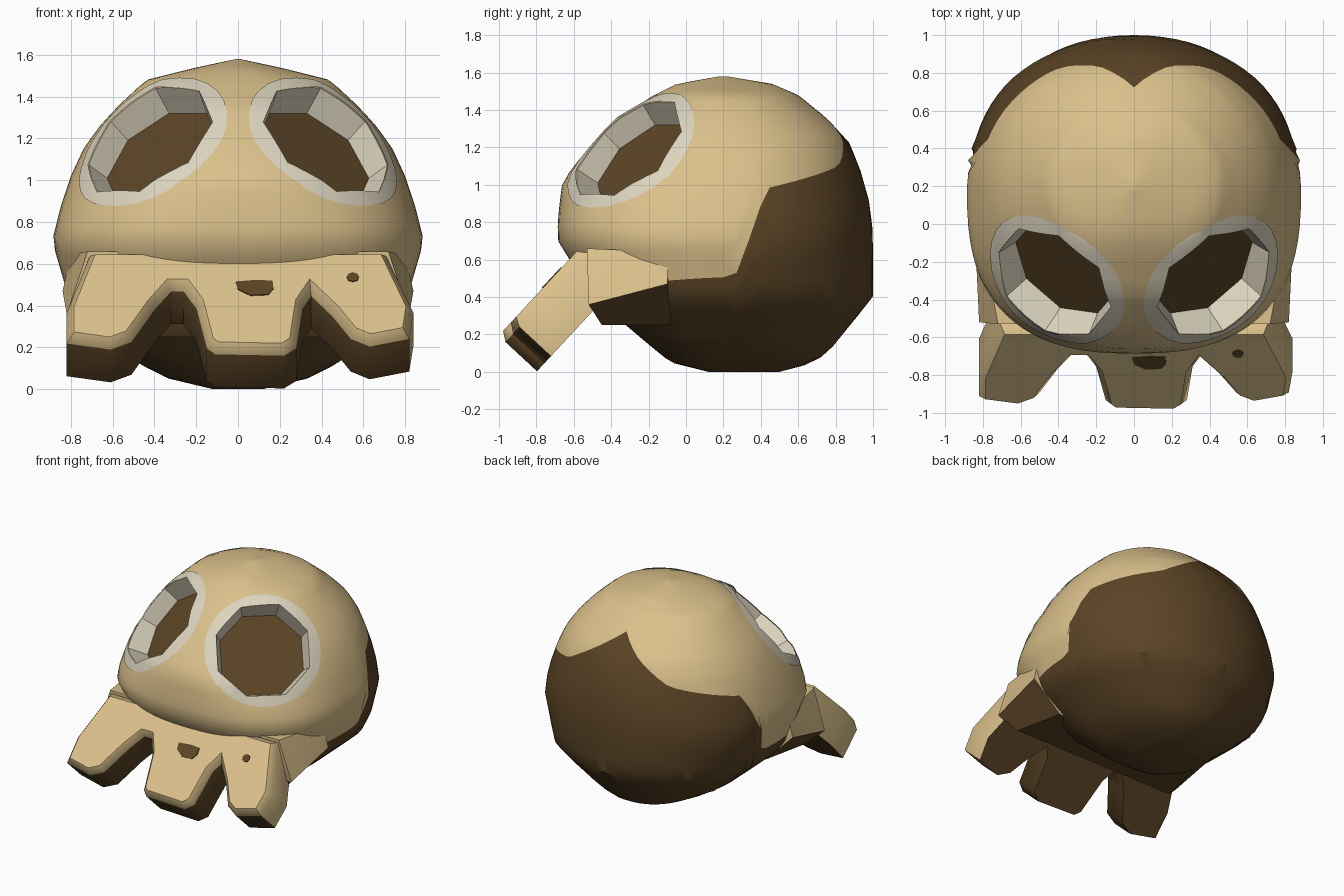
import bpy, bmesh, math
from mathutils import Vector, Matrix

if "Cube" in bpy.data.objects:
    bpy.data.objects.remove(bpy.data.objects["Cube"])


def material(name, rgb):
    m = bpy.data.materials.new(name)
    m.diffuse_color = (*rgb, 1)
    m.use_nodes = True
    m.node_tree.nodes["Principled BSDF"].inputs["Base Color"].default_value = m.diffuse_color
    return m


TAN = material("tan_bone", (0.71, 0.53, 0.26))
BROWN = material("dark_brown", (0.105, 0.058, 0.019))
PALE = material("pale_rim", (0.72, 0.66, 0.52))
SLOTS = [TAN, BROWN, PALE, PALE]      # slot 3 marks socket walls


def make(name, bm, smooth=35):
    me = bpy.data.meshes.new(name)
    bm.to_mesh(me)
    bm.free()
    ob = bpy.data.objects.new(name, me)
    bpy.context.collection.objects.link(ob)
    for m in SLOTS:
        me.materials.append(m)
    if smooth:
        shade(ob, smooth)
    return ob


def activate(ob):
    bpy.ops.object.select_all(action='DESELECT')
    ob.select_set(True)
    bpy.context.view_layer.objects.active = ob


def shade(ob, deg):
    activate(ob)
    bpy.ops.object.shade_smooth_by_angle(angle=math.radians(deg))


def boolean(ob, cutter, op):
    activate(ob)
    mod = ob.modifiers.new("cut", 'BOOLEAN')
    mod.operation, mod.solver, mod.object = op, 'EXACT', cutter
    bpy.ops.object.modifier_apply(modifier=mod.name)


def interp(table, t):
    if t <= table[0][0]:
        return table[0][1:]
    for a, b in zip(table, table[1:]):
        if t <= b[0]:
            k = (t - a[0]) / (b[0] - a[0])
            return [p + (q - p) * k for p, q in zip(a[1:], b[1:])]
    return table[-1][1:]


# Cranium profile: height, half width, front y, back y
PROFILE = [(0, .12, .12, .50), (.05, .33, -.08, .69), (.13, .49, -.18, .78),
           (.4, .80, -.50, 1.0), (.71, .89, -.69, 1.0), (.87, .85, -.68, .99),
           (1.02, .80, -.66, .95), (1.15, .74, -.56, .91), (1.25, .67, -.47, .86),
           (1.35, .58, -.38, .76), (1.48, .44, -.17, .60), (1.54, .20, -.05, .46),
           (1.58, .01, .18, .22)]
# Height of the colour border by angle from the back
BORDER = [(0, 1.38), (33, 1.10), (74, .98), (86, .51), (124, .47), (180, .46)]
YC, SEG, LOW, HIGH = 0.2, 80, 14, 22


def surface(a, z):
    w, f, b = interp(PROFILE, z)
    s, c = math.sin(a), math.cos(a)
    e = 2.1
    if c < 0:
        e += 0.5 * max(0, min(1, (1.1 - z) / .3))
    x = math.copysign(abs(s) ** (2 / e), s) * w
    y = abs(c) ** (2 / e) * ((b - YC) if c > 0 else (f - YC))
    return Vector((x, YC + y, z))


def cranium_mesh(offset=0, slot=None):
    bm = bmesh.new()
    cols = []
    for i in range(SEG):
        a = 2 * math.pi * i / SEG
        d = math.degrees(a)
        zb = interp(BORDER, min(d, 360 - d))[0]
        zs = [zb * (1 - math.cos(k / LOW * math.pi / 2)) for k in range(LOW)]
        zs += [zb + (1.58 - zb) * math.sin(k / HIGH * math.pi / 2) for k in range(HIGH + 1)]
        cols.append([bm.verts.new(surface(a, z)) for z in zs])
    for i in range(SEG):
        p, q = cols[i], cols[(i + 1) % SEG]
        for k in range(LOW + HIGH):
            f = bm.faces.new((p[k], q[k], q[k + 1], p[k + 1]))
            f.material_index = 1 if k < LOW else 0
    bm.faces.new([c[0] for c in cols]).material_index = 1
    bm.faces.new([c[-1] for c in cols])
    bmesh.ops.recalc_face_normals(bm, faces=bm.faces[:])
    bm.normal_update()
    if offset:
        for v, n in [(v, v.normal.copy()) for v in bm.verts]:
            v.co += n * offset
    if slot is not None:
        for f in bm.faces:
            f.material_index = slot
    return bm


def eye_cone(name, side, segs, r1, r2, lo, hi, wall, floor):
    # cone along the eye axis, used as a cutter
    n = Vector((.5 * side, -.58, .64)).normalized()
    c = Vector((.41 * side, -.285, 1.165))
    x = n.cross(Vector((0, 0, 1))).normalized()
    m = Matrix((x, n.cross(x), n)).transposed().to_4x4()
    m = Matrix.Translation(c + n * (lo + hi) / 2) @ m @ Matrix.Rotation(math.pi / segs, 4, 'Z')
    bm = bmesh.new()
    bmesh.ops.create_cone(bm, cap_ends=True, segments=segs, radius1=r1, radius2=r2,
                          depth=hi - lo, matrix=m)
    bmesh.ops.recalc_face_normals(bm, faces=bm.faces[:])
    for f in bm.faces:
        f.material_index = floor if f.normal.dot(n) < -.9 else wall
    ob = make(name, bm, 0)
    ob.hide_render = True
    return ob


# Cranium with eye sockets and pale rims
cranium = make("cranium", cranium_mesh(), 0)
for side, label in ((1, "right"), (-1, "left")):
    socket = eye_cone("socket_cutter", side, 8, .31, .465, -.10, .40, 3, 1)
    disc = eye_cone("rim_cutter", side, 28, .41, .41, -.28, .42, 1, 1)
    rim = make(label + "_eye_rim", cranium_mesh(.005, 2), 0)
    boolean(rim, disc, 'INTERSECT')
    boolean(rim, socket, 'DIFFERENCE')
    boolean(cranium, socket, 'DIFFERENCE')
    bm = bmesh.new()
    bm.from_mesh(rim.data)
    bmesh.ops.delete(bm, geom=[f for f in bm.faces if f.material_index != 2], context='FACES')
    bm.to_mesh(rim.data)
    bm.free()
    shade(rim, 35)
    for o in (socket, disc):
        bpy.data.objects.remove(o)
shade(cranium, 35)

# Tilted plane of the upper jaw: x, distance down the slope, depth
DOWN, IN = Vector((0, -.68, -.733)), Vector((0, .733, -.68))


def on_jaw(x, v, w):
    return Vector((x, -.56, .67)) + DOWN * v + IN * w


def slab(pts, w0, w1):
    bm = bmesh.new()
    a = [bm.verts.new(on_jaw(x, v, w0)) for x, v in pts]
    b = [bm.verts.new(on_jaw(x, v, w1)) for x, v in pts]
    front = bm.faces.new(a)
    bm.faces.new(b[::-1])
    for i in range(len(a)):
        j = (i + 1) % len(a)
        bm.faces.new((a[j], a[i], b[i], b[j]))
    bmesh.ops.recalc_face_normals(bm, faces=bm.faces[:])
    bm.normal_update()
    return bm, front


# Upper jaw with three blunt teeth
TEETH = [(-.71, 0), (-.82, .37), (-.82, .57), (-.61, .61), (-.51, .56), (-.40, .35),
         (-.32, .23), (-.26, .23), (-.20, .34), (-.15, .60), (-.11, .64), (.22, .65),
         (.28, .60), (.31, .34), (.35, .26), (.45, .39), (.54, .54), (.63, .59),
         (.82, .54), (.84, .37), (.71, 0)]
bm, front = slab(TEETH, .05, .28)
bmesh.ops.inset_region(bm, faces=[front], thickness=.035, depth=.05, use_even_offset=True)
bm.normal_update()
for f in bm.faces:
    c = f.calc_center_median()
    outer = abs(f.normal.x) > .8 and abs(c.x) > .7
    f.material_index = 0 if outer or f.normal.dot(-IN) > .2 else 1
make("upper_jaw_teeth", bm, 50)

# Cheek block joining the teeth to the cranium
bm = bmesh.new()
for s in (1, -1):
    for x, y, z in ((.72, -.53, .66), (.80, -.1, .64), (.82, -.52, .36), (.84, -.1, .47),
                    (.70, -.45, .25), (.62, -.08, .25)):
        bm.verts.new((x * s, y, z))
bmesh.ops.convex_hull(bm, input=bm.verts[:])
bmesh.ops.recalc_face_normals(bm, faces=bm.faces[:])
bm.normal_update()
for f in bm.faces:
    f.material_index = 1 if f.normal.z < -.15 else 0
make("cheek_block", bm, 40)

# Nose mark and small pit, thin plates on the jaw front
NOSE = [(-.01, .215), (.09, .205), (.165, .21), (.17, .26), (.145, .30), (.06, .305), (.0, .265)]
PIT = [(.55 + .03 * math.cos(k * math.pi / 4), .185 + .03 * math.sin(k * math.pi / 4))
       for k in range(8)]
for name, pts in (("nose_mark", NOSE), ("jaw_pit", PIT)):
    bm, _ = slab(pts, -.005, .003)
    for f in bm.faces:
        f.material_index = 1
    make(name, bm, 30)
